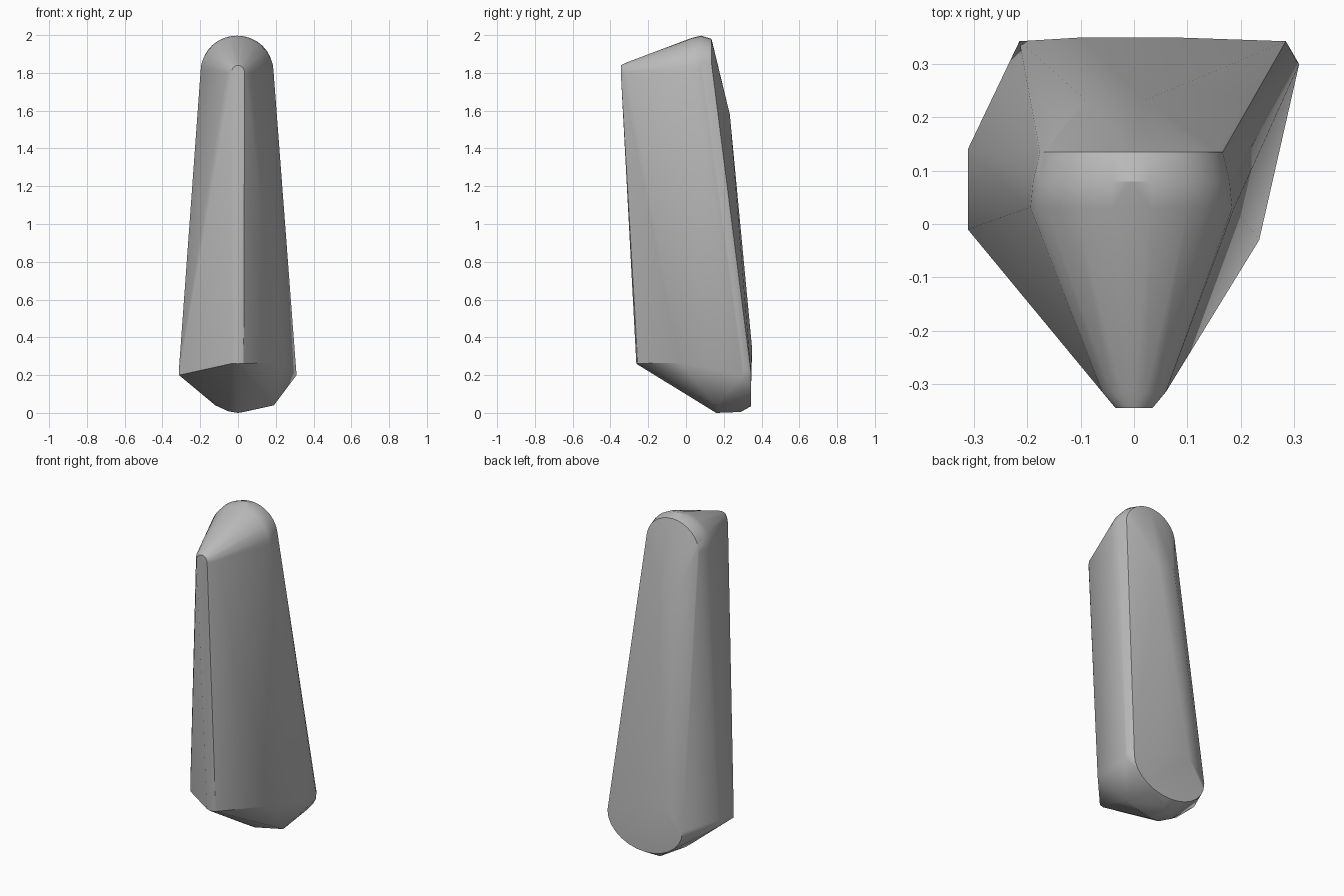
import bpy, bmesh, math

cube = bpy.data.objects.get("Cube")
if cube:
    bpy.data.objects.remove(cube)


def arc(cx, cz, rx, rz, y, start, end, steps):
    """Points on an elliptical arc in an upright plane."""
    angles = [math.radians(start + (end - start) * i / steps) for i in range(steps + 1)]
    return [(cx + rx * math.cos(a), y, cz + rz * math.sin(a)) for a in angles]


points = []
# rounded crown: back rim, then the wider rim just in front of it
points += arc(-0.005, 1.82, 0.175, 0.16, 0.135, 0, 180, 16)
points += arc(-0.005, 1.82, 0.188, 0.177, 0.08, 0, 180, 16)
points += arc(-0.005, 1.81, 0.193, 0.175, 0.03, 0, 180, 16)
# narrow nose at the upper front
points += arc(0, 1.80, 0.06, 0.055, -0.315, 0, 180, 8)
points += arc(0, 1.80, 0.035, 0.04, -0.345, 0, 180, 8)
# foot of the front ridge
points += [(-0.03, -0.255, 0.262), (0, -0.263, 0.26), (0.03, -0.255, 0.262)]
# raised middle of the back
points += [(-0.09, 0.232, 1.58), (0.02, 0.232, 1.58)]
points += [(-0.10, 0.35, 0.34), (0.08, 0.35, 0.34)]
# rounded lower rim of the back
points += arc(0.035, 0.22, 0.25, 0.185, 0.343, 180, 360, 14)
# lower left and right flanks
points += [(0.31, 0.30, 0.20), (0.305, 0.305, 0.24), (0.235, -0.03, 0.265)]
points += [(-0.312, y, z) for y in (-0.01, 0.14) for z in (0.20, 0.24)]
# underside
points += [(0.19, 0.16, 0.04), (-0.12, 0.17, 0.04), (-0.05, 0.15, 0.008),
           (0, 0.16, 0), (0.03, 0.29, 0.005), (-0.03, 0.29, 0.005)]

# wrap the sections in one taut skin
bm = bmesh.new()
for p in points:
    bm.verts.new(p)
hull = bmesh.ops.convex_hull(bm, input=bm.verts[:])
loose = {v for v in hull["geom_interior"] + hull["geom_unused"]
         if isinstance(v, bmesh.types.BMVert)}
bmesh.ops.delete(bm, geom=list(loose), context='VERTS')
bmesh.ops.dissolve_limit(bm, angle_limit=math.radians(1),
                         verts=bm.verts[:], edges=bm.edges[:])
bmesh.ops.recalc_face_normals(bm, faces=bm.faces[:])
mesh = bpy.data.meshes.new("stone_body")
bm.to_mesh(mesh)
bm.free()

body = bpy.data.objects.new("stone_body", mesh)
bpy.context.collection.objects.link(body)

# plain grey surface
grey = bpy.data.materials.new("plain_grey")
grey.use_nodes = True
colour = (0.5, 0.5, 0.5, 1)
grey.diffuse_color = colour
grey.node_tree.nodes["Principled BSDF"].inputs["Base Color"].default_value = colour
mesh.materials.append(grey)

bpy.ops.object.select_all(action='DESELECT')
body.select_set(True)
bpy.context.view_layer.objects.active = body
bpy.ops.object.shade_smooth_by_angle(angle=math.radians(30))
